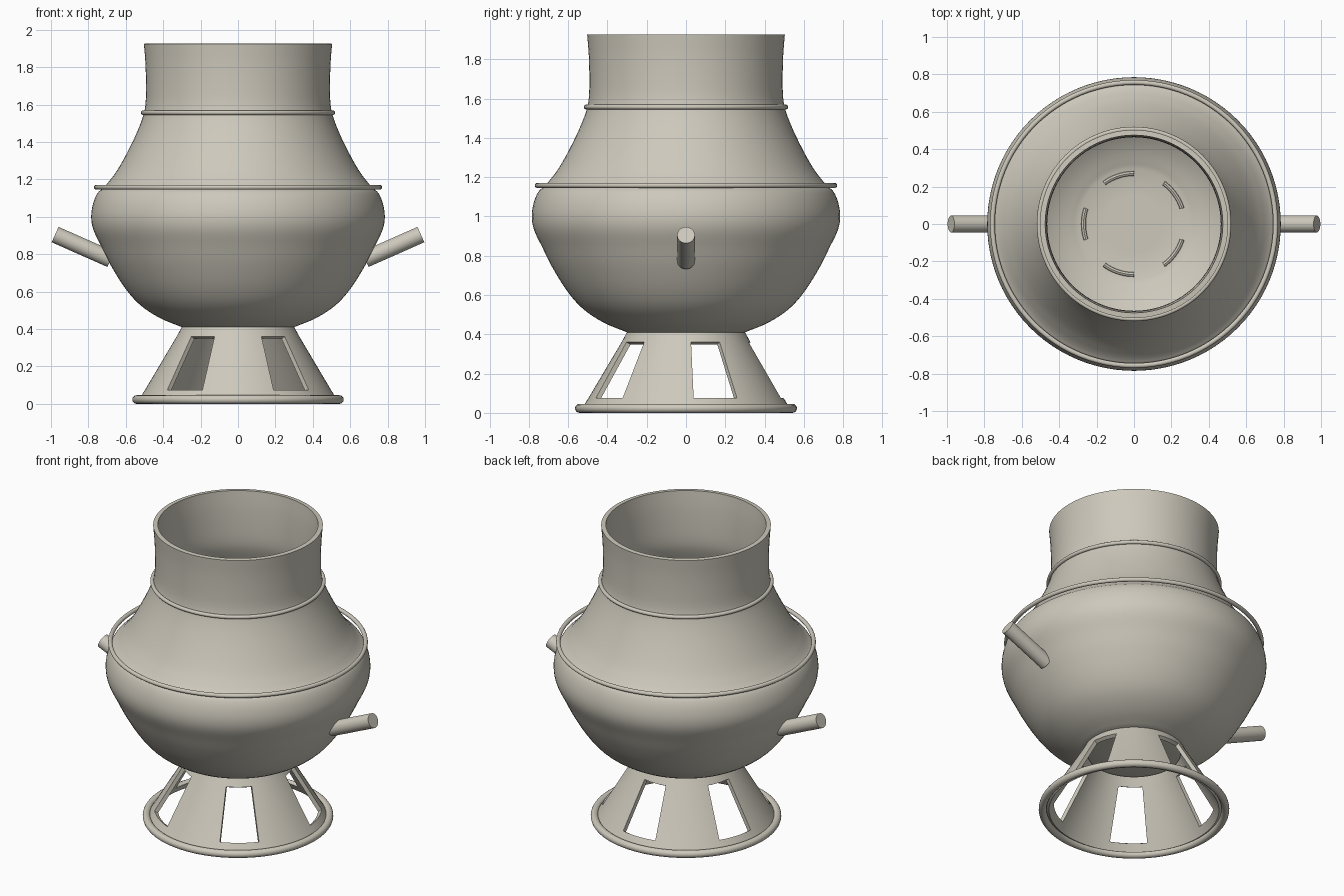
import bpy, bmesh, math
from mathutils import Vector

if "Cube" in bpy.data.objects:
    bpy.data.objects.remove(bpy.data.objects["Cube"], do_unlink=True)

clay = bpy.data.materials.new("pale_clay")
clay.use_nodes = True
colour = (0.61, 0.58, 0.50, 1)
clay.diffuse_color = colour
clay.node_tree.nodes["Principled BSDF"].inputs["Base Color"].default_value = colour


def finish(obj, name, angle=40):
    obj.name = obj.data.name = name
    obj.data.materials.clear()
    obj.data.materials.append(clay)
    bpy.ops.object.select_all(action="DESELECT")
    obj.select_set(True)
    bpy.context.view_layer.objects.active = obj
    for mod in list(obj.modifiers):
        bpy.ops.object.modifier_apply(modifier=mod.name)
    bpy.ops.object.shade_smooth_by_angle(angle=math.radians(angle))
    return obj


def rounded(points, steps=4):
    """Smooth curve through the given profile points."""
    p = [Vector(q) for q in points]
    p = [2 * p[0] - p[1]] + p + [2 * p[-1] - p[-2]]
    out = []
    for a, b, c, d in zip(p, p[1:], p[2:], p[3:]):
        for s in range(steps):
            t = s / steps
            out.append(0.5 * (2 * b + (c - a) * t + (2 * a - 5 * b + 4 * c - d) * t * t
                              + (3 * b - a - 3 * c + d) * t ** 3))
    return out + [p[-2]]


def lathe(name, profile, segs, wall=0, start=0, sweep=360, skip=None):
    """Turn a (radius, height) profile about z; skip leaves out chosen faces."""
    bm = bmesh.new()
    full = sweep == 360
    rings = []
    for i in range(segs if full else segs + 1):
        a = math.radians(start + sweep * i / segs)
        rings.append([bm.verts.new((r * math.cos(a), r * math.sin(a), z)) for r, z in profile])
    for i in range(segs):
        here, there = rings[i], rings[(i + 1) % len(rings)]
        for j in range(len(profile) - 1):
            if not (skip and skip(i, j)):
                bm.faces.new((here[j], there[j], there[j + 1], here[j + 1]))
    bmesh.ops.remove_doubles(bm, verts=bm.verts, dist=1e-5)
    mesh = bpy.data.meshes.new(name)
    bm.to_mesh(mesh)
    bm.free()
    obj = bpy.data.objects.new(name, mesh)
    bpy.context.collection.objects.link(obj)
    if wall:
        mod = obj.modifiers.new("wall", "SOLIDIFY")
        mod.thickness = wall
        mod.offset = -1
    return finish(obj, name)


def ring(name, radius, tube, z):
    bpy.ops.mesh.primitive_torus_add(major_radius=radius, minor_radius=tube, location=(0, 0, z),
                                     major_segments=96, minor_segments=16)
    finish(bpy.context.object, name)


# Pot: flat floor, round belly, sloping shoulder and straight neck
belly = rounded([(0.30, 0.41), (0.42, 0.46), (0.525, 0.53), (0.605, 0.62), (0.68, 0.74),
                 (0.73, 0.84), (0.773, 0.93), (0.785, 1.0), (0.775, 1.07), (0.752, 1.125),
                 (0.725, 1.15)])
shoulder = rounded([(0.705, 1.17), (0.655, 1.235), (0.605, 1.32), (0.55, 1.43),
                    (0.51, 1.53), (0.495, 1.6), (0.492, 1.7), (0.495, 1.82), (0.503, 1.925)])
lathe("pot", [(0, 0.41), (0.15, 0.41)] + belly + shoulder, 96, wall=0.028)

# Decorative rings
ring("belly_ring", 0.757, 0.013, 1.158)
ring("neck_ring", 0.508, 0.012, 1.557)

# Stand: flared cone with five windows
lathe("stand", [(0.525, 0.03), (0.497, 0.075), (0.328, 0.36), (0.298, 0.415)], 80, wall=0.025,
      skip=lambda i, j: j == 1 and 1 <= i % 16 <= 6)
ring("stand_foot", 0.542, 0.023, 0.023)

# Curved ridges on the inside floor
for k in range(5):
    lathe(f"floor_ridge_{k + 1}", [(0.284, 0.43), (0.28, 0.447), (0.27, 0.452), (0.26, 0.447),
                                   (0.256, 0.43)], 10, start=18 + 72 * k, sweep=36)

# Upturned side handles
for side, name in ((1, "left_handle"), (-1, "right_handle")):
    a, b = Vector((side * 0.68, 0, 0.773)), Vector((side * 0.978, 0, 0.905))
    bpy.ops.mesh.primitive_cylinder_add(vertices=32, radius=0.045, depth=(b - a).length,
                                        location=(a + b) / 2)
    handle = bpy.context.object
    handle.rotation_euler = (b - a).to_track_quat("Z", "Y").to_euler()
    finish(handle, name)
